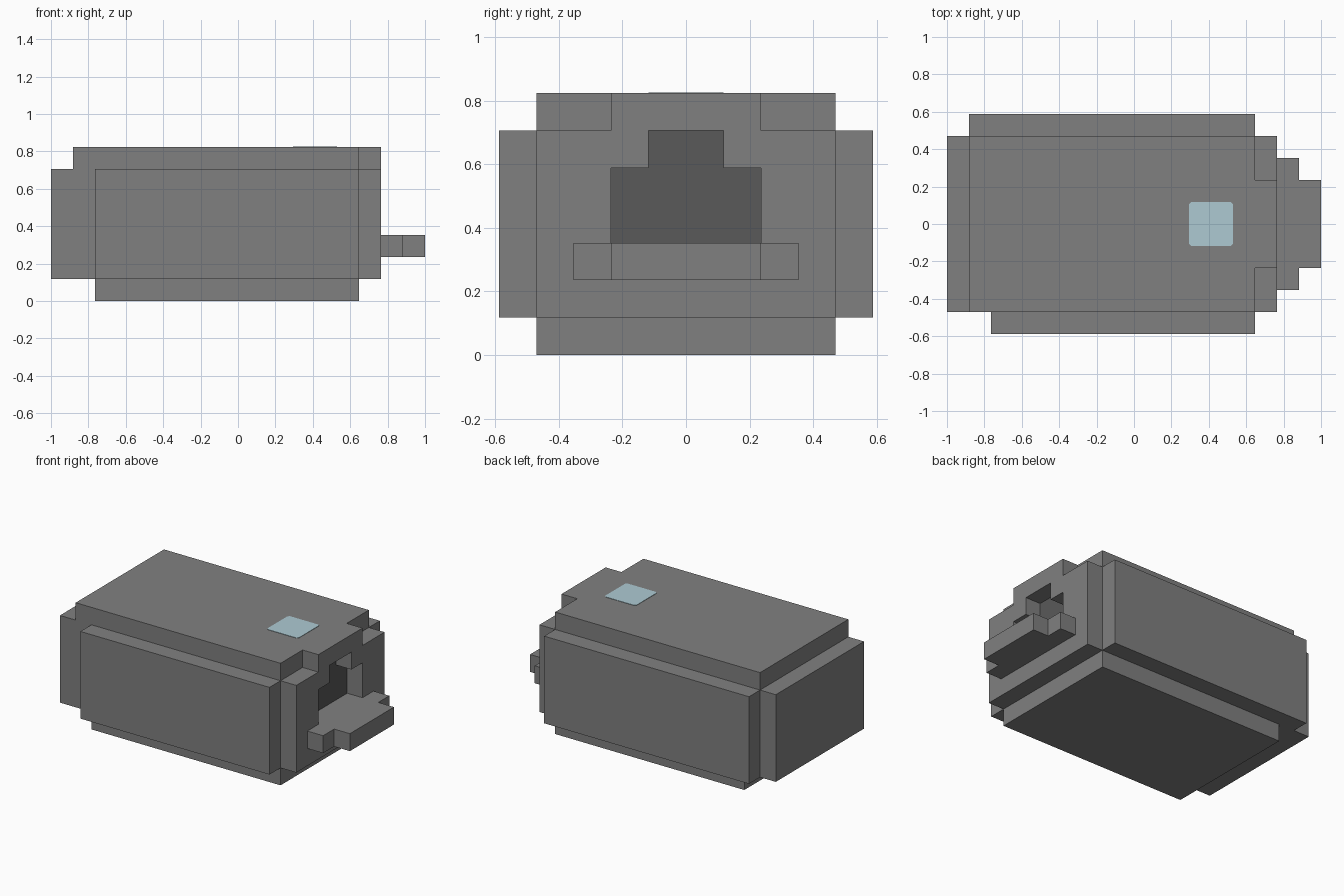
import bpy
import bmesh
from mathutils import Vector

U = 2 / 17            # one block of the grid
MID = 8.5             # half length in blocks

cube = bpy.data.objects.get("Cube")
if cube:
    bpy.data.objects.remove(cube, do_unlink=True)


def material(name, colour):
    mat = bpy.data.materials.new(name)
    mat.use_nodes = True
    mat.diffuse_color = (*colour, 1)
    bsdf = next(n for n in mat.node_tree.nodes if n.type == 'BSDF_PRINCIPLED')
    bsdf.inputs["Base Color"].default_value = (*colour, 1)
    return mat


grey = material("mid grey", (0.216, 0.216, 0.216))
dark = material("dark grey", (0.1, 0.1, 0.1))
blue = material("pale blue", (0.42, 0.59, 0.65))


def prism(name, outline, start, depth, mat, axis='z'):
    """Extrude an outline given in blocks: (x, y) along z, or (y, z) along x."""
    bm = bmesh.new()
    if axis == 'z':
        points = [Vector((a - MID, b, start)) for a, b in outline]
        push = Vector((0, 0, depth))
    else:
        points = [Vector((start - MID, a, b)) for a, b in outline]
        push = Vector((depth, 0, 0))
    face = bm.faces.new([bm.verts.new(p * U) for p in points])
    extruded = bmesh.ops.extrude_face_region(bm, geom=[face])["geom"]
    verts = [v for v in extruded if isinstance(v, bmesh.types.BMVert)]
    bmesh.ops.translate(bm, verts=verts, vec=push * U)
    bmesh.ops.recalc_face_normals(bm, faces=bm.faces)
    mesh = bpy.data.meshes.new(name)
    bm.to_mesh(mesh)
    bm.free()
    mesh.materials.append(mat)
    obj = bpy.data.objects.new(name, mesh)
    bpy.context.collection.objects.link(obj)
    return obj


def box(name, x0, x1, y0, y1, z0, z1, mat=grey):
    return prism(name, [(x0, y0), (x1, y0), (x1, y1), (x0, y1)], z0, z1 - z0, mat)


def mirrored(half):
    """Complete an outline whose second coordinate is symmetric about zero."""
    return half + [(a, -b) for a, b in reversed(half)]


# Main body with raised panels on the sides and underneath
core = box("body", 0, 15, -4, 4, 1, 6)
box("front_panel", 2, 14, -5, -4, 1, 6)
box("back_panel", 1, 14, 4, 5, 1, 6)
box("bottom_panel", 2, 14, -4, 4, 0, 1)

# Roof with a narrow tab over the opening
prism("roof", mirrored([(1, -4), (14, -4), (14, -2), (15, -2)]), 6, 1, grey)

# Stepped shelf below the opening
prism("shelf", mirrored([(15, -3), (16, -3), (16, -2), (17, -2)]), 2, 1, grey)

# Stepped opening recessed into the end wall
arch = [(-2, 3), (2, 3), (2, 5), (1, 5), (1, 6), (-1, 6), (-1, 5), (-2, 5)]
arch_cut = [(y, min(z, 5.999)) for y, z in arch]
cutter = prism("opening_cutter", arch_cut, 14, 2, grey, 'x')
cutter.hide_render = True
cutter.hide_viewport = True
cutter.display_type = 'WIRE'
cut = core.modifiers.new("opening", 'BOOLEAN')
cut.operation = 'DIFFERENCE'
cut.solver = 'EXACT'
cut.object = cutter
prism("opening_back", arch_cut, 14, 0.03, dark, 'x')

# Pale window on the roof, with clipped corners
c = 0.1
window = [(11 + c, -1), (13 - c, -1), (13, c - 1), (13, 1 - c),
          (13 - c, 1), (11 + c, 1), (11, 1 - c), (11, c - 1)]
prism("roof_window", window, 7, 0.02, blue)
